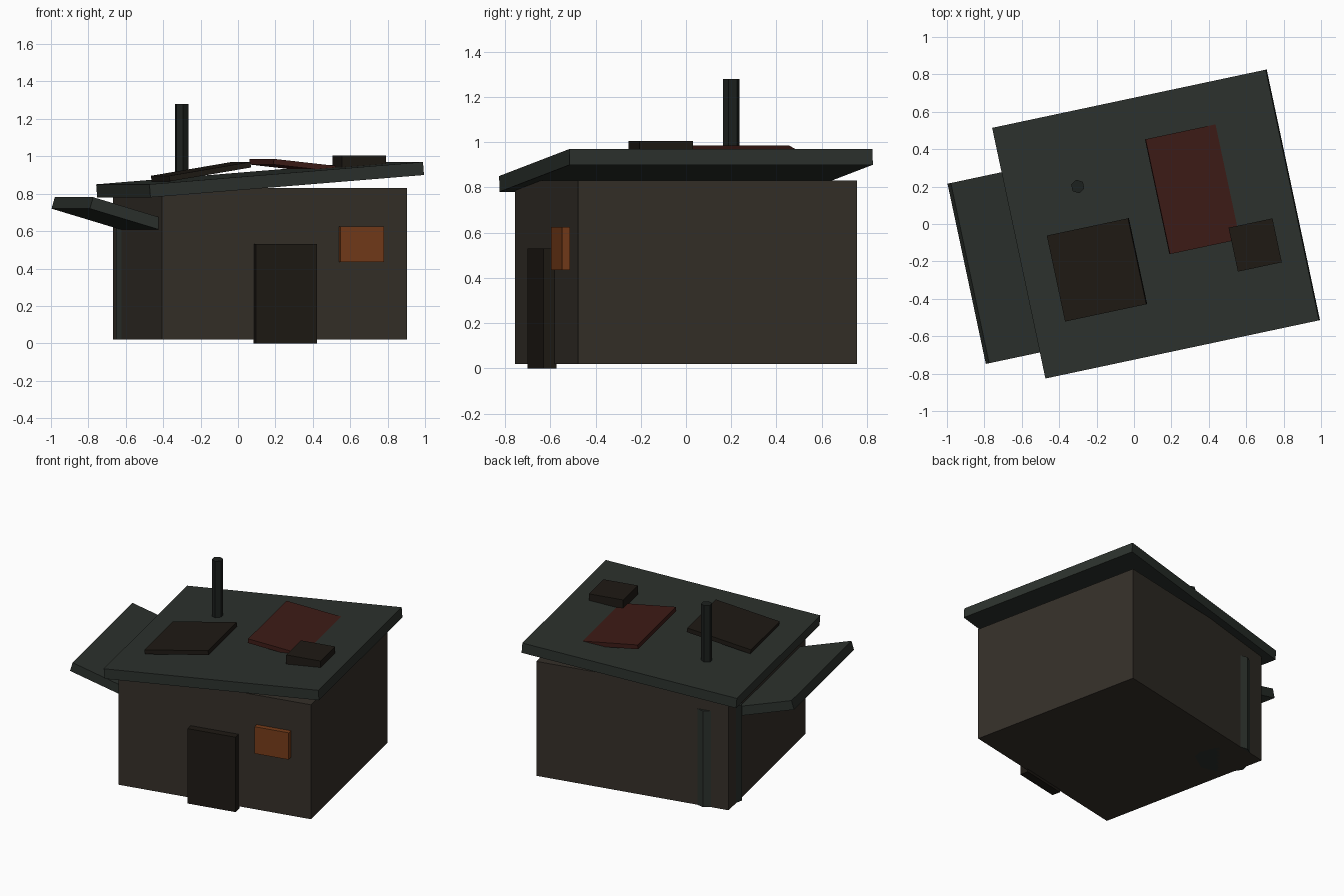
import bpy
from math import radians, atan2
from mathutils import Matrix

if "Cube" in bpy.data.objects:
    bpy.data.objects.remove(bpy.data.objects["Cube"])

# The whole hut is turned 12 degrees; parts are placed in the hut's own frame
HUT = Matrix.Translation((0.118, 0, 0)) @ Matrix.Rotation(radians(12), 4, 'Z')


def material(name, rgb):
    m = bpy.data.materials.new(name)
    m.diffuse_color = (*rgb, 1)
    m.use_nodes = True
    m.node_tree.nodes["Principled BSDF"].inputs["Base Color"].default_value = m.diffuse_color
    return m


WALL = material("wall_brown", (0.035, 0.029, 0.022))
ROOF = material("roof_green", (0.025, 0.031, 0.026))
DARK = material("dark_wood", (0.013, 0.010, 0.007))
RUST = material("rust_red", (0.047, 0.011, 0.008))
GLOW = material("window_orange", (0.18, 0.045, 0.010))
IRON = material("pipe_iron", (0.012, 0.015, 0.013))


def finish(name, mat, local):
    ob = bpy.context.object
    ob.name = name
    ob.matrix_world = HUT @ local
    ob.data.materials.append(mat)
    return ob


def box(name, mat, centre, size, tilt=0.0):
    """Box at a local centre; positive tilt raises its right end."""
    bpy.ops.mesh.primitive_cube_add(size=1)
    local = (Matrix.Translation(centre) @ Matrix.Rotation(-tilt, 4, 'Y')
             @ Matrix.Diagonal((*size, 1)))
    return finish(name, mat, local)


def post(name, mat, sides, radius, x, y, z0, z1):
    bpy.ops.mesh.primitive_cylinder_add(vertices=sides, radius=radius, depth=z1 - z0)
    return finish(name, mat, Matrix.Translation((x, y, (z0 + z1) / 2)))


# Body and sloping roof slab
box("walls", WALL, (0, 0, 0.425), (1.34, 1.26, 0.81))
box("roof", ROOF, (0, 0, 0.875), (1.50, 1.37, 0.07), atan2(0.12, 1.5))

# Awning on the left, outer edge raised
box("side_awning", ROOF, (-0.845, -0.05, 0.694), (0.40, 0.985, 0.064), radians(-16.5))

# Door and window on the front wall
box("door", DARK, (0, -0.65, 0.265), (0.335, 0.06, 0.53))
box("window", GLOW, (0.415, -0.655, 0.53), (0.238, 0.036, 0.19))

# Patches lying on the roof
box("roof_patch_dark", DARK, (-0.36, -0.174, 0.918), (0.45, 0.47, 0.03), radians(9.5))
box("roof_patch_red", RUST, (0.229, 0.141, 0.950), (0.385, 0.628, 0.03), radians(-6.3))
box("roof_block", DARK, (0.495, -0.22, 0.97), (0.24, 0.24, 0.07))

# Chimney pipe and the barrel sunk in the back left corner
post("chimney", IRON, 6, 0.037, -0.368, 0.283, 0.80, 1.28)
post("corner_barrel", ROOF, 8, 0.19, -0.50, 0.46, 0.02, 0.70)
